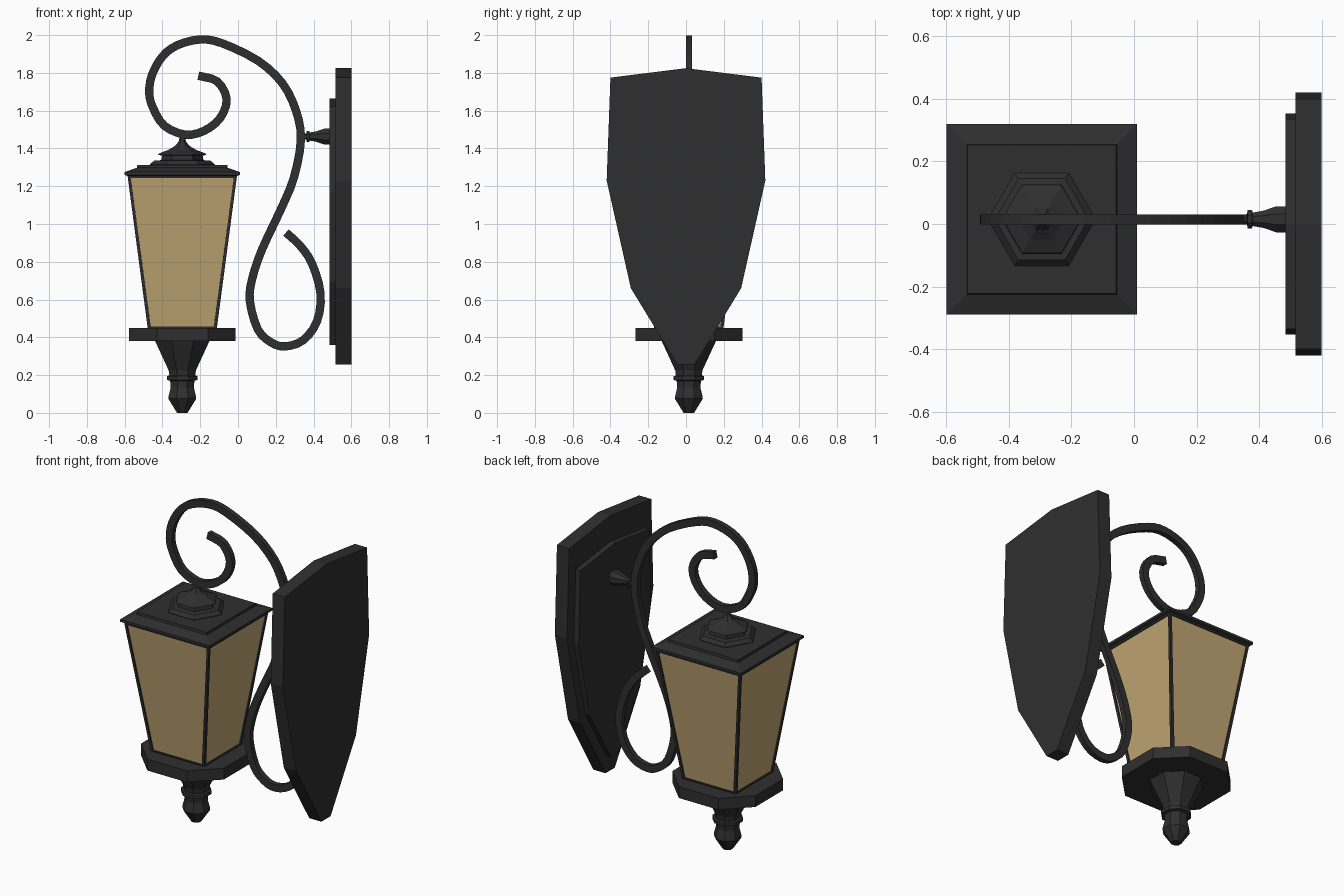
import bpy, bmesh, math
from mathutils import Vector

if "Cube" in bpy.data.objects:
    bpy.data.objects.remove(bpy.data.objects["Cube"])

CX, CY = -0.295, 0.015      # lantern axis
SQ = math.sqrt(2)


def material(name, rgb):
    m = bpy.data.materials.new(name)
    m.diffuse_color = (*rgb, 1)
    m.use_nodes = True
    m.node_tree.nodes["Principled BSDF"].inputs["Base Color"].default_value = m.diffuse_color
    return m


IRON = material("dark_iron", (0.028, 0.028, 0.028))
AMBER = material("amber_glass", (0.53, 0.38, 0.17))


def finish(name, bm, mat=IRON):
    bmesh.ops.recalc_face_normals(bm, faces=bm.faces)
    me = bpy.data.meshes.new(name)
    bm.to_mesh(me)
    bm.free()
    me.materials.append(mat)
    ob = bpy.data.objects.new(name, me)
    bpy.context.collection.objects.link(ob)
    return ob


def loft(rings, closed=False):
    """Skin a list of equal-sized point rings, with end caps."""
    bm = bmesh.new()
    vs = [[bm.verts.new(p) for p in r] for r in rings]
    n = len(vs[0])
    for a, b in zip(vs, vs[1:]):
        for i in range(n):
            j = (i + 1) % n
            bm.faces.new((a[i], a[j], b[j], b[i]))
    bm.faces.new(vs[0])
    bm.faces.new(vs[-1])
    return bm


def turned(profile, sides, turn=0.0, square=False):
    """Faceted lathe of (radius, height) pairs about the lantern axis."""
    k = SQ if square else 1
    return loft([[(CX + r * k * math.cos(turn + i * math.tau / sides),
                   CY + r * k * math.sin(turn + i * math.tau / sides), z)
                  for i in range(sides)] for r, z in profile])


# Wall plates: one shield outline, used at two sizes
half = [(0.40, 1.775), (0.42, 1.23), (0.292, 0.66), (0.045, 0.255)]
shield = [(0, 1.825)] + half + [(-y, z) for y, z in reversed(half)]
small = [(y * 0.84, 0.36 + (z - 0.255) * 0.831) for y, z in shield]
for name, outline, x0, x1 in (("wall_plate", shield, 0.517, 0.6),
                              ("wall_plate_step", small, 0.485, 0.52)):
    finish(name, loft([[(x, y, z) for y, z in outline] for x in (x0, x1)]))

# Stem joining the scroll to the wall plate
stem = [(0.335, 0.015), (0.362, 0.018), (0.363, 0.032), (0.378, 0.032),
        (0.379, 0.023), (0.415, 0.03), (0.455, 0.045), (0.49, 0.045)]
finish("wall_stem", loft([[(x, CY + r * math.cos(i * math.tau / 8 + math.pi / 8),
                            1.463 + r * math.sin(i * math.tau / 8 + math.pi / 8))
                           for i in range(8)] for x, r in stem]))

# Scroll arm: flat bar swept along a smooth path in the xz plane
path = [(-.21, 1.785), (-.11, 1.755), (-.06, 1.66), (-.095, 1.56), (-.18, 1.493),
        (-.28, 1.473), (-.39, 1.52), (-.45, 1.615), (-.47, 1.695), (-.455, 1.79),
        (-.40, 1.887), (-.32, 1.947), (-.20, 1.977), (-.085, 1.957), (.105, 1.865),
        (.235, 1.745), (.307, 1.60), (.333, 1.447), (.296, 1.246), (.228, 1.08),
        (.127, .865), (.074, .706), (.063, .59), (.105, .442), (.175, .373),
        (.249, .352), (.344, .384), (.418, .484), (.437, .632), (.392, .79),
        (.328, .886), (.254, .955)]
P = [Vector(p) for p in path]
P = [2 * P[0] - P[1]] + P + [2 * P[-1] - P[-2]]
line = []
for a, b, c, d in zip(P, P[1:], P[2:], P[3:]):
    for t in (0, 0.33, 0.67):
        line.append(0.5 * (2 * b + (c - a) * t + (2 * a - 5 * b + 4 * c - d) * t ** 2
                           + (3 * b - a - 3 * c + d) * t ** 3))
line.append(P[-2])
rings = []
for i, p in enumerate(line):
    t = (line[min(i + 1, len(line) - 1)] - line[max(i - 1, 0)]).normalized()
    n = Vector((-t.y, t.x)) * 0.022
    rings.append([(p.x + s * n.x, CY + y, p.y + s * n.y)
                  for s, y in ((1, .016), (1, -.016), (-1, -.016), (-1, .016))])
finish("scroll_arm", loft(rings))

# Square roof with sloped eaves
finish("lantern_roof", turned([(0.28, 1.25), (0.305, 1.26), (0.305, 1.275), (0.24, 1.298),
                               (0.238, 1.313)], 4, math.pi / 4, True))

# Hexagonal tiers and finial above the roof
finish("roof_finial", turned([(0.172, 1.305), (0.172, 1.316), (0.15, 1.335), (0.112, 1.338),
                              (0.108, 1.362), (0.128, 1.366), (0.122, 1.374), (0.075, 1.392),
                              (0.04, 1.412), (0.02, 1.435), (0.012, 1.465)], 6))

# Tapered frame: inset each side, open it, and give the bars thickness
bm = turned([(0.182, 0.44), (0.29, 1.258)], 4, math.pi / 4, True)
bm.normal_update()
bmesh.ops.recalc_face_normals(bm, faces=bm.faces)
sides = [f for f in bm.faces if abs(f.normal.z) < 0.9]
bmesh.ops.inset_individual(bm, faces=sides, thickness=0.023, depth=0)
bmesh.ops.delete(bm, geom=sides, context='FACES')
frame = finish("lantern_frame", bm)
solid = frame.modifiers.new("thickness", 'SOLIDIFY')
solid.thickness = 0.02
solid.offset = -1

# Glass panes just behind the frame face
finish("lantern_glass", turned([(0.175, 0.445), (0.282, 1.252)], 4, math.pi / 4, True), AMBER)

# Eight-sided tray under the glass
a, b = 0.283, 0.135
tray = [(a, -b), (a, b), (b, a), (-b, a), (-a, b), (-a, -b), (-b, -a), (b, -a)]
finish("lantern_tray", loft([[(CX + x, CY + y, z) for x, y in tray] for z in (0.38, 0.45)]))

# Funnel and drop below the tray
finish("lantern_drop", turned([(0.03, 0.0), (0.08, 0.075), (0.078, 0.09), (0.066, 0.135),
                               (0.07, 0.17), (0.088, 0.174), (0.088, 0.195), (0.074, 0.198),
                               (0.078, 0.225), (0.158, 0.385)], 8, math.pi / 8))
